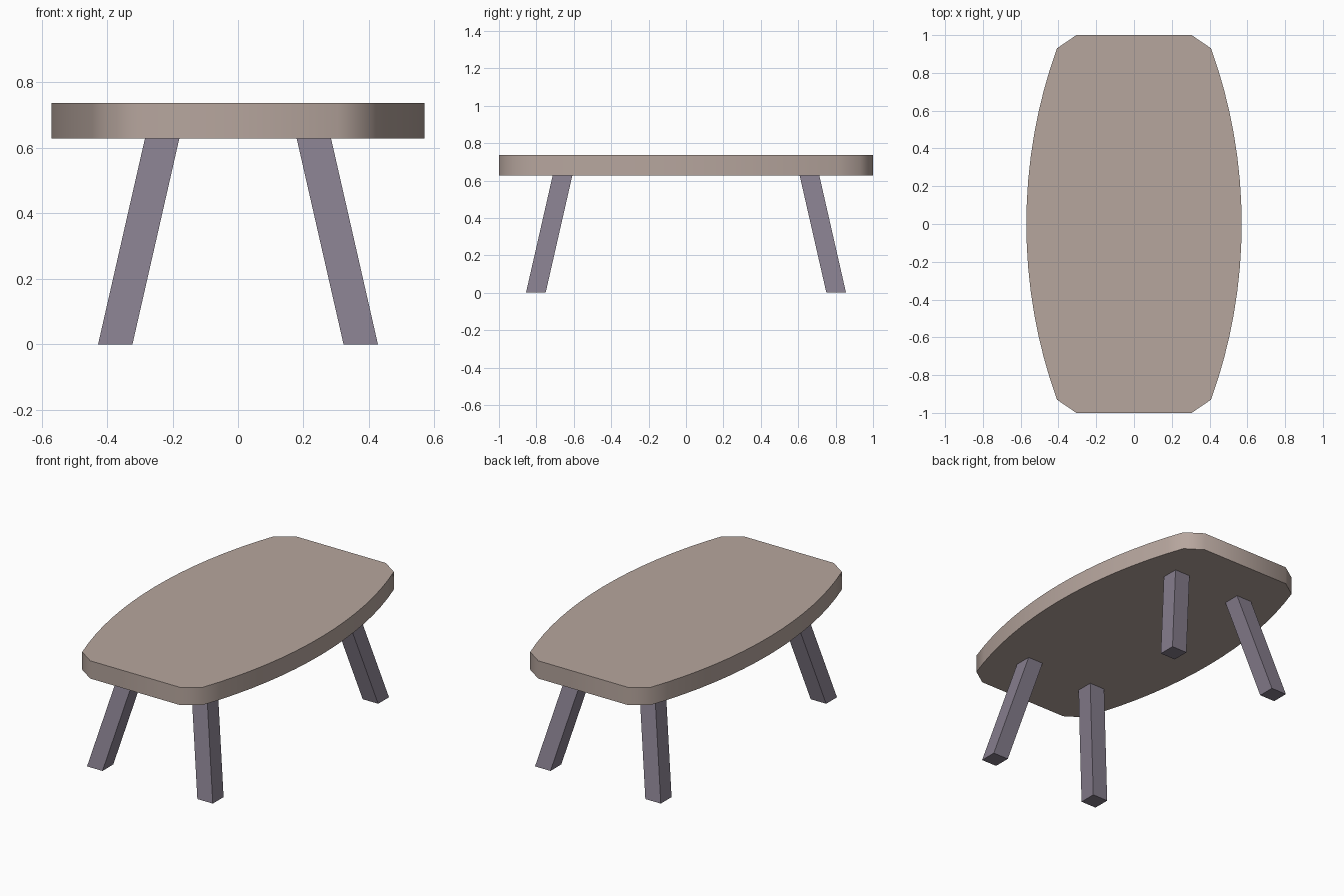
import bpy
import bmesh
import math

cube = bpy.data.objects.get("Cube")
if cube:
    bpy.data.objects.remove(cube, do_unlink=True)


def make_material(name, color):
    mat = bpy.data.materials.new(name)
    mat.use_nodes = True
    mat.diffuse_color = color
    mat.node_tree.nodes["Principled BSDF"].inputs["Base Color"].default_value = color
    return mat


def make_prism(name, bottom, top, mat):
    """Join two matching outlines into a closed solid."""
    bm = bmesh.new()
    low = [bm.verts.new(p) for p in bottom]
    high = [bm.verts.new(p) for p in top]
    bm.faces.new(low)
    bm.faces.new(high)
    for i in range(len(low)):
        j = (i + 1) % len(low)
        bm.faces.new((low[i], low[j], high[j], high[i]))
    bmesh.ops.recalc_face_normals(bm, faces=bm.faces)
    mesh = bpy.data.meshes.new(name)
    bm.to_mesh(mesh)
    bm.free()
    mesh.materials.append(mat)
    obj = bpy.data.objects.new(name, mesh)
    bpy.context.collection.objects.link(obj)
    return obj


wood = make_material("pale taupe", (0.47, 0.38, 0.34, 1))
leg_paint = make_material("grey violet", (0.235, 0.205, 0.262, 1))

UNDERSIDE, TOP = 0.628, 0.737

# Table top: bowed long sides, straight ends and clipped corners
half_width, corner_x, corner_y, end_x = 0.57, 0.408, 0.93, 0.305
sag = half_width - corner_x
radius = (corner_y ** 2 + sag ** 2) / (2 * sag)
sweep = math.asin(corner_y / radius)
steps = 16
side = [(end_x, -1)]
for i in range(steps + 1):
    a = sweep * (2 * i / steps - 1)
    side.append((half_width - radius * (1 - math.cos(a)), radius * math.sin(a)))
side.append((end_x, 1))
outline = side + [(-x, -y) for x, y in side]
table_top = make_prism("table_top",
                       [(x, y, UNDERSIDE) for x, y in outline],
                       [(x, y, TOP) for x, y in outline], wood)
bpy.ops.object.select_all(action="DESELECT")
table_top.select_set(True)
bpy.context.view_layer.objects.active = table_top
bpy.ops.object.shade_smooth_by_angle(angle=math.radians(45))


# Four splayed square legs
def square(x, y, z, half=0.0525):
    return [(x + half * i, y + half * j, z)
            for i, j in ((-1, -1), (1, -1), (1, 1), (-1, 1))]


for sx, x_name in ((1, "left"), (-1, "right")):
    for sy, y_name in ((-1, "front"), (1, "back")):
        make_prism(f"{y_name}_{x_name}_leg",
                   square(sx * 0.375, sy * 0.803, 0),
                   square(sx * 0.232, sy * 0.66, UNDERSIDE), leg_paint)
